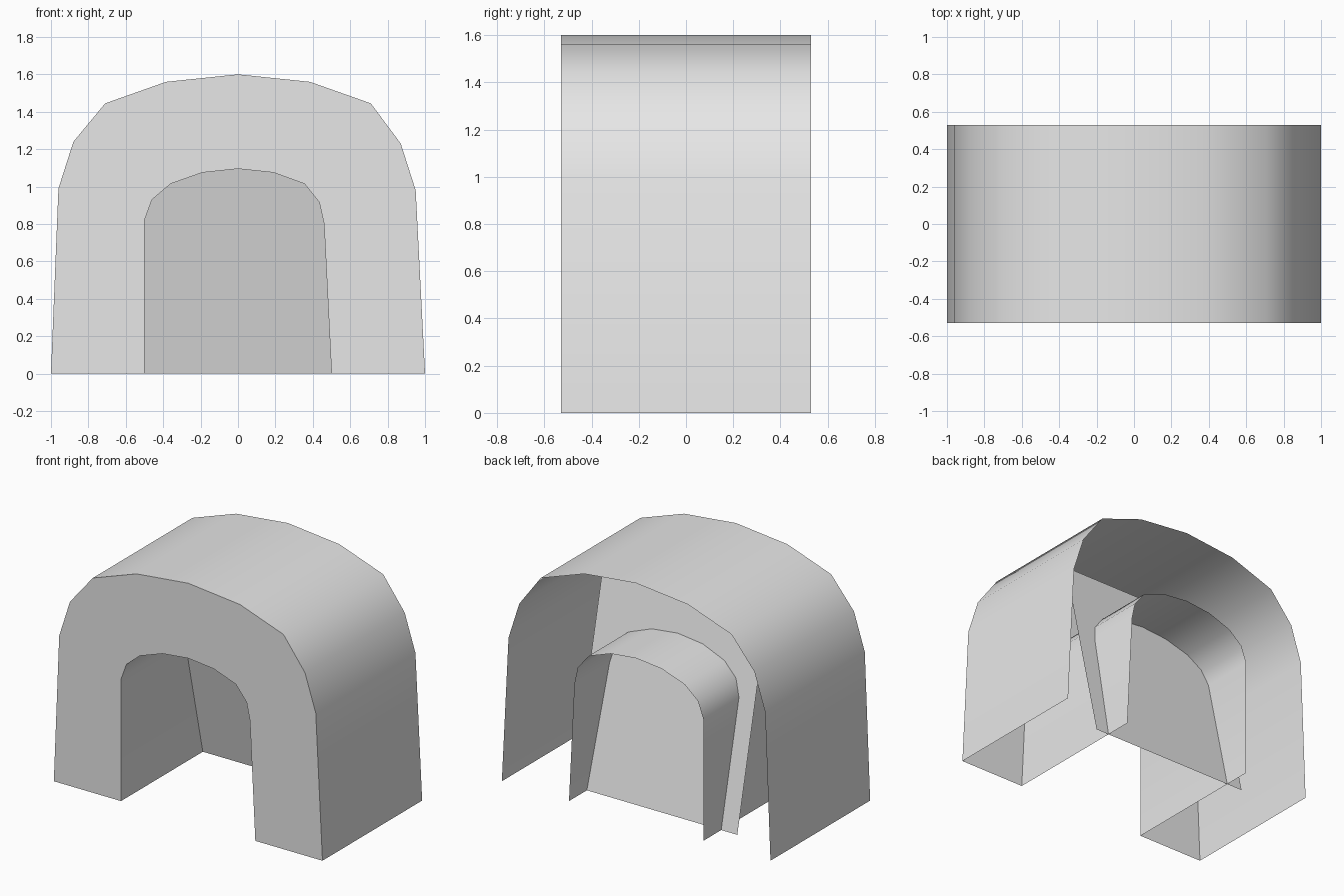
import bpy

cube = bpy.data.objects.get("Cube")
if cube:
    bpy.data.objects.remove(cube, do_unlink=True)

# One plain grey for every part
GREY = (0.8, 0.8, 0.8, 1.0)
mat = bpy.data.materials.new("plain_grey")
mat.use_nodes = True
mat.diffuse_color = GREY
mat.node_tree.nodes["Principled BSDF"].inputs["Base Color"].default_value = GREY

FRONT, BACK = -0.53, 0.53

# Arch profiles in x, z from the right foot over the crown to the left foot
OUTER = [(-1, 0), (-.96, .99), (-.88, 1.24), (-.71, 1.445), (-.385, 1.56), (0, 1.6),
         (.385, 1.56), (.71, 1.445), (.87, 1.23), (.95, .98), (1, 0)]
INNER = [(-.5, 0), (-.5, .82), (-.46, .93), (-.36, 1.015), (-.19, 1.075), (0, 1.095),
         (.19, 1.075), (.355, 1.015), (.435, .915), (.46, .80), (.5, 0)]


def place(profile, y):
    return [(x, y, z) for x, z in profile]


def sheet(name, a, b, smooth=False):
    """Single-sided strip of quads between two rows of points."""
    n = len(a)
    faces = [(i, i + 1, n + i + 1, n + i) for i in range(n - 1)]
    mesh = bpy.data.meshes.new(name)
    mesh.from_pydata(a + b, [], faces)
    mesh.materials.append(mat)
    for poly in mesh.polygons:
        poly.use_smooth = smooth
    mesh.update()
    obj = bpy.data.objects.new(name, mesh)
    bpy.context.collection.objects.link(obj)
    return obj


# Outer roof and side walls, open at the back
sheet("outer_shell", place(OUTER, FRONT), place(OUTER, BACK), smooth=True)

# Tunnel lining, facing inwards
sheet("tunnel_lining", place(INNER, BACK), place(INNER, FRONT), smooth=True)

# Flat arched front
sheet("front_arch", place(INNER, FRONT), place(OUTER, FRONT))

# Leaning panel that closes the tunnel
sheet("leaning_panel",
      [(-.62, .34, 0), (.60, .34, 0)],
      [(-.62, .03, 1.345), (.60, .03, 1.345)])
